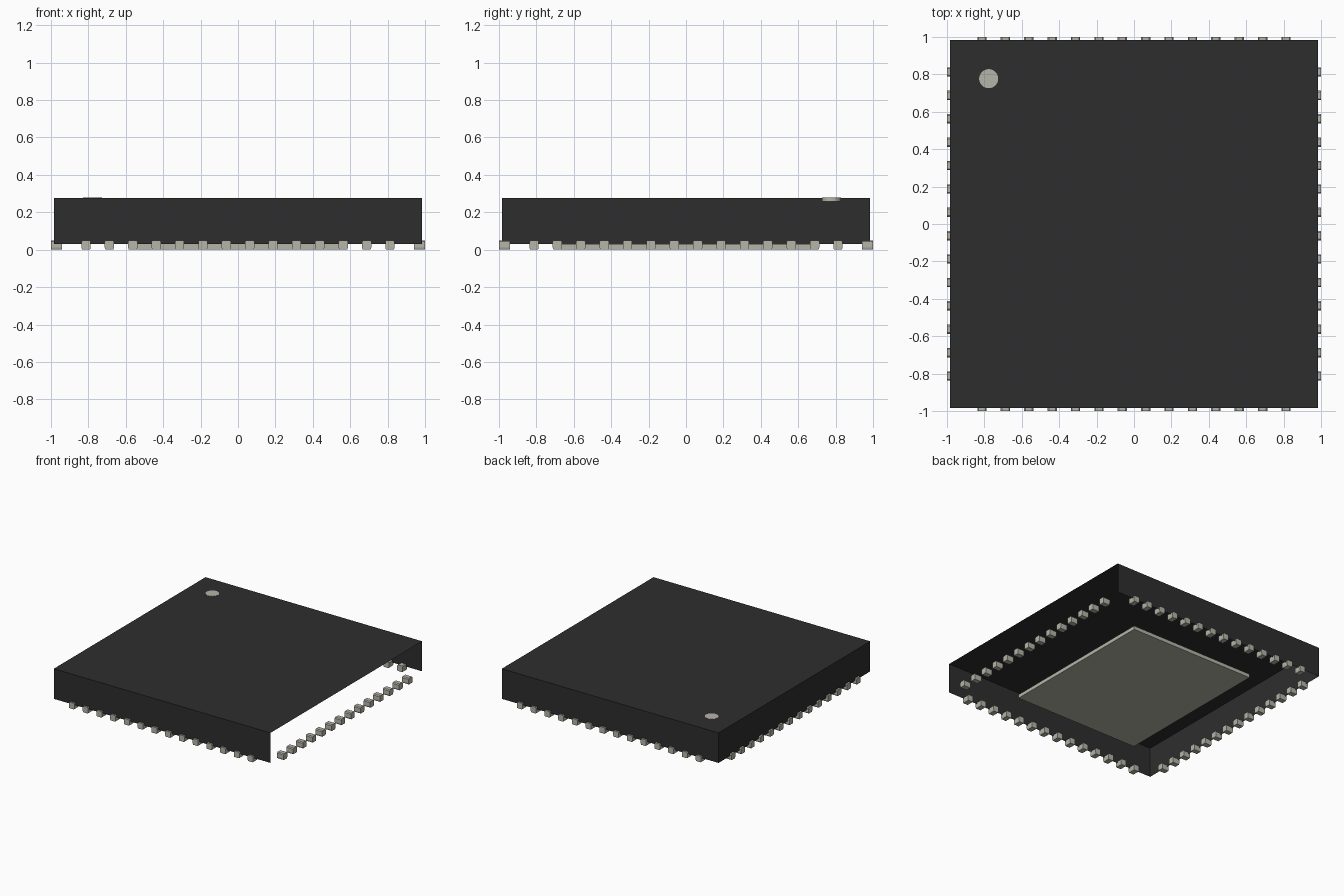
import bpy, bmesh, math
from mathutils import Matrix, Vector

if "Cube" in bpy.data.objects:
    bpy.data.objects.remove(bpy.data.objects["Cube"])


def material(name, rgb, rough, metal=0.0):
    m = bpy.data.materials.new(name)
    m.use_nodes = True
    m.diffuse_color = (*rgb, 1)
    shader = m.node_tree.nodes["Principled BSDF"]
    shader.inputs["Base Color"].default_value = (*rgb, 1)
    shader.inputs["Roughness"].default_value = rough
    return m


black = material("black plastic", (0.027, 0.027, 0.027), 0.7)
metal = material("tinned metal", (0.47, 0.46, 0.40), 0.4)


def finish(bm, name, mat):
    mesh = bpy.data.meshes.new(name)
    bm.to_mesh(mesh)
    bm.free()
    mesh.materials.append(mat)
    ob = bpy.data.objects.new(name, mesh)
    bpy.context.collection.objects.link(ob)
    return ob


def add_box(bm, lo, hi):
    lo, hi = Vector(lo), Vector(hi)
    mat = Matrix.Translation((lo + hi) / 2) @ Matrix.Diagonal((*(hi - lo), 1))
    return bmesh.ops.create_cube(bm, size=1, matrix=mat)["verts"]


HALF, BASE, TOP = 0.985, 0.03, 0.277

# Package shell: open underneath and along the +x side
bm = bmesh.new()
add_box(bm, (-HALF, -HALF, BASE), (HALF, HALF, TOP))
bm.normal_update()
openings = [f for f in bm.faces if f.normal.x > 0.9 or f.normal.z < -0.9]
bmesh.ops.delete(bm, geom=openings, context='FACES')
finish(bm, "package_shell", black)

# Thermal pad under the package
bm = bmesh.new()
add_box(bm, (-0.565, -0.675, 0.0), (0.565, 0.675, BASE))
finish(bm, "thermal_pad", metal)

# Pin one marker, a short disc let into the top
bm = bmesh.new()
bmesh.ops.create_cone(bm, cap_ends=True, segments=32, radius1=0.051, radius2=0.051,
                      depth=0.022, matrix=Matrix.Translation((-0.777, 0.777, 0.268)))
marker = finish(bm, "pin_one_marker", metal)
bpy.context.view_layer.objects.active = marker
marker.select_set(True)
bpy.ops.object.shade_smooth_by_angle(angle=math.radians(40))
marker.select_set(False)

# Leads: fourteen small blocks per side, with clipped upper corners
LEAD_PROFILE = [(-0.021, 0), (0.021, 0), (0.025, 0.012), (0.025, 0.043),
                (0.018, 0.05), (-0.018, 0.05), (-0.025, 0.043), (-0.025, 0.012)]
COUNT, PITCH = 14, 0.125


def lead_row(name, turn):
    bm = bmesh.new()
    for i in range(COUNT):
        x = (i - (COUNT - 1) / 2) * PITCH
        face = bm.faces.new([bm.verts.new((x + u, -1.0, z)) for u, z in LEAD_PROFILE])
        ext = bmesh.ops.extrude_face_region(bm, geom=[face])["geom"]
        back = [v for v in ext if isinstance(v, bmesh.types.BMVert)]
        bmesh.ops.translate(bm, verts=back, vec=(0, 0.06, 0))
    # Extruding leaves the starting cap in place, so each block is closed
    bmesh.ops.recalc_face_normals(bm, faces=bm.faces)
    bmesh.ops.rotate(bm, verts=bm.verts, cent=(0, 0, 0),
                     matrix=Matrix.Rotation(turn, 3, 'Z'))
    finish(bm, name, metal)


for k, side in enumerate(("front", "left", "back", "right")):
    lead_row(side + "_leads", k * math.pi / 2)
